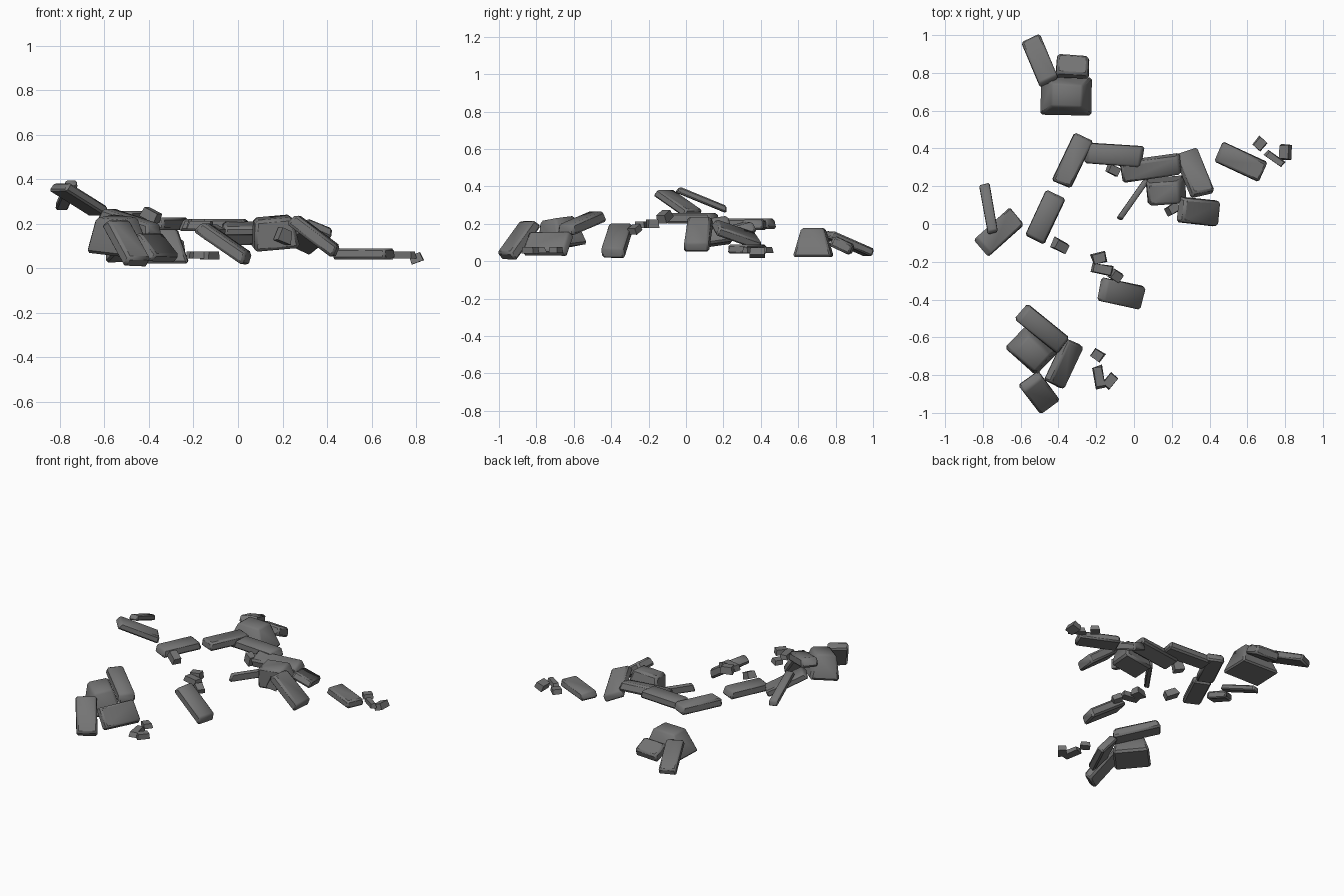
import bpy, bmesh, math, random
from mathutils import Matrix, Vector

if "Cube" in bpy.data.objects:
    bpy.data.objects.remove(bpy.data.objects["Cube"])

random.seed(4)
stone_mat = bpy.data.materials.new("dark grey stone")
stone_mat.diffuse_color = (0.175, 0.175, 0.175, 1)
stone_mat.use_nodes = True
stone_mat.node_tree.nodes["Principled BSDF"].inputs["Base Color"].default_value = stone_mat.diffuse_color


def stone(name, loc, size, yaw=0, pitch=0, roll=0, taper=0.92, jitter=0.05, chamfer=0.2):
    """Chipped block: tapered, slightly irregular box with chamfered edges.
    Long axis is local x; positive pitch lowers its +x end."""
    bm = bmesh.new()
    bmesh.ops.create_cube(bm, size=1)
    for v in bm.verts:
        if v.co.z > 0:
            v.co.x *= taper
            v.co.y *= taper
        v.co.x *= 1.03 + random.uniform(-jitter, jitter)
        v.co.y *= 1.03 + random.uniform(-jitter, jitter)
        v.co = Vector(v.co[i] * size[i] for i in range(3))
    if chamfer:
        bmesh.ops.bevel(bm, geom=bm.edges[:], offset=min(size) * chamfer, segments=1,
                        affect='EDGES', clamp_overlap=True)
    rot = (Matrix.Rotation(math.radians(yaw), 4, 'Z')
           @ Matrix.Rotation(math.radians(pitch), 4, 'Y')
           @ Matrix.Rotation(math.radians(roll), 4, 'X'))
    bm.transform(Matrix.Translation(loc) @ rot)
    bmesh.ops.recalc_face_normals(bm, faces=bm.faces[:])
    me = bpy.data.meshes.new(name)
    bm.to_mesh(me)
    bm.free()
    me.materials.append(stone_mat)
    ob = bpy.data.objects.new(name, me)
    bpy.context.collection.objects.link(ob)
    bpy.context.view_layer.objects.active = ob
    ob.select_set(True)
    bpy.ops.object.shade_smooth_by_angle(angle=math.radians(40))
    ob.select_set(False)


def chip(name, loc, size, yaw=0, pitch=0, roll=0):
    """Small sharp-edged fragment."""
    stone(name, loc, size, yaw, pitch, roll, 0.85, 0.12, 0)


# rear pile
stone("rear_leaning_slab", (-.50, .868, .095), (.27, .11, .045), -67, -22)
stone("rear_slab", (-.325, .835, .085), (.17, .12, .06), -3, 0, -25)
stone("rear_boulder", (-.355, .68, .10), (.265, .205, .155), -2, taper=.58, chamfer=.07)

# central chain of slabs
stone("chain_slab_left", (-.325, .335, .20), (.28, .11, .055), 64)
stone("chain_slab_middle", (-.105, .365, .195), (.30, .11, .055), -4)
stone("chain_slab_right", (.09, .295, .17), (.32, .11, .06), 8, 0, 15)
stone("central_boulder", (.165, .17, .16), (.21, .15, .14), 4, -5, 8, taper=.78, chamfer=.1)
stone("central_leaning_slab", (.32, .27, .145), (.26, .13, .05), -68, -18, -25)
stone("central_front_slab", (.34, .065, .15), (.25, .135, .06), -6, 37)
stone("central_plank", (-.005, .13, .13), (.25, .03, .05), 55)
chip("central_chip", (.205, .08, .145), (.06, .05, .06), 30, 20)
chip("chain_chip", (-.11, .285, .15), (.06, .05, .06), -25, 15)

# right slab with chips
stone("right_slab", (.567, .328, .065), (.26, .115, .05), -25)
chip("right_chip_a", (.667, .425, .06), (.06, .055, .03), 50)
chip("right_chip_b", (.745, .345, .06), (.11, .035, .03), -35)
chip("right_chip_c", (.80, .38, .045), (.08, .055, .04), 88, 0, -20)

# left raised slabs
stone("left_high_plank", (-.77, .085, .33), (.28, .055, .035), -80, -22)
stone("left_high_slab", (-.712, -.04, .31), (.27, .12, .045), 42, 25)
stone("left_slab", (-.47, .037, .23), (.26, .11, .055), 65)
chip("left_chip", (-.39, -.115, .24), (.08, .055, .045), -28, 25)

# middle front slab with chips
stone("middle_slab", (-.065, -.37, .115), (.265, .125, .06), -12, 34)
chip("middle_chip_a", (-.185, -.18, .20), (.075, .055, .045), 15)
chip("middle_chip_b", (-.17, -.24, .195), (.11, .05, .035), -10)
chip("middle_chip_c", (-.095, -.275, .17), (.06, .055, .035), -35, 25)

# front left pile
stone("front_long_slab", (-.485, -.555, .205), (.30, .105, .06), -39, 15)
stone("front_boulder", (-.54, -.675, .15), (.22, .18, .16), -42, 5, 8, taper=.68, chamfer=.09)
stone("front_leaning_slab", (-.37, -.74, .095), (.245, .14, .05), 65, 0, 50)
stone("front_steep_slab", (-.50, -.895, .115), (.245, .13, .06), -53, 48)

# front chips on the ground
chip("front_chip_a", (-.193, -.695, .06), (.06, .055, .03), -35)
chip("front_chip_b", (-.185, -.81, .06), (.115, .05, .03), 100)
chip("front_chip_c", (-.125, -.83, .058), (.08, .05, .035), 50)
